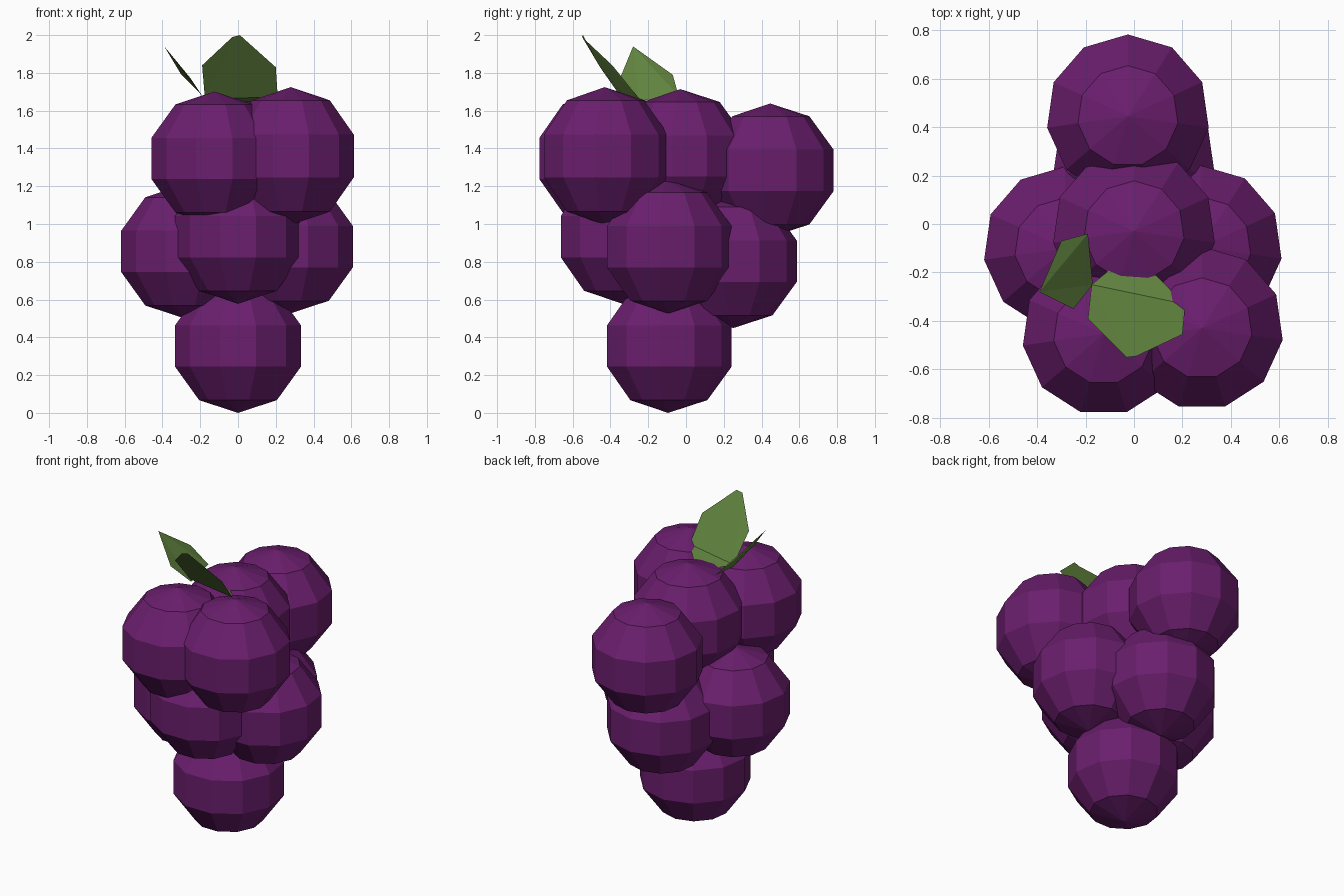
import bpy
import math

if "Cube" in bpy.data.objects:
    bpy.data.objects.remove(bpy.data.objects["Cube"])


def material(name, rgb):
    m = bpy.data.materials.new(name)
    m.diffuse_color = (*rgb, 1)
    m.use_nodes = True
    m.node_tree.nodes["Principled BSDF"].inputs["Base Color"].default_value = m.diffuse_color
    return m


purple = material("grape_skin", (0.145, 0.013, 0.155))
green = material("leaf_green", (0.12, 0.23, 0.05))


# Grapes: flat-shaded spheres, 11 sides and 5 bands, one corner towards the back
def grape(name, loc, stretch=1.0):
    bpy.ops.mesh.primitive_uv_sphere_add(
        segments=11, ring_count=5, radius=0.354, location=loc,
        rotation=(0, 0, math.pi / 2))
    ob = bpy.context.object
    # put a ring corner exactly on +y whatever the primitive's start angle
    v = max(ob.data.vertices, key=lambda p: math.hypot(p.co.x, p.co.y)).co
    ob.rotation_euler.z = math.pi / 2 - math.atan2(v.y, v.x)
    ob.scale.z = stretch
    ob.name = name
    ob.data.materials.append(purple)


grape("grape_bottom", (0, -0.095, 0.354))
grape("grape_middle_front", (0, -0.34, 0.933))
grape("grape_middle_left", (-0.285, -0.10, 0.855))
grape("grape_middle_right", (0.275, -0.095, 0.88))
grape("grape_middle_back", (0, 0.25, 0.803))
grape("grape_top_front_left", (-0.125, -0.453, 1.347))
grape("grape_top_front_right", (0.28, -0.43, 1.36), 1.03)
grape("grape_top_centre", (0, -0.03, 1.36))
grape("grape_top_back", (-0.025, 0.445, 1.284))


# Leaves: thin folded sheets
def leaf(name, verts, faces):
    me = bpy.data.meshes.new(name)
    me.from_pydata(verts, [], faces)
    me.materials.append(green)
    bpy.context.collection.objects.link(bpy.data.objects.new(name, me))


leaf("leaf_front",
     [(-0.09, -0.18, 1.645), (0.09, -0.21, 1.645), (0.15, -0.27, 1.655),
      (0.16, -0.32, 1.67), (-0.175, -0.25, 1.665),
      (0.21, -0.35, 1.68), (0.20, -0.455, 1.83), (0.01, -0.545, 2.0),
      (-0.03, -0.55, 1.99), (-0.19, -0.39, 1.84)],
     [(0, 4, 3, 2, 1), (4, 8, 7, 6, 5, 3), (4, 9, 8)])

leaf("leaf_left",
     [(-0.39, -0.28, 1.94), (-0.25, -0.35, 1.77), (-0.17, -0.25, 1.65),
      (-0.19, -0.04, 1.68), (-0.30, -0.07, 1.79)],
     [(0, 1, 2), (0, 2, 3), (0, 3, 4)])
